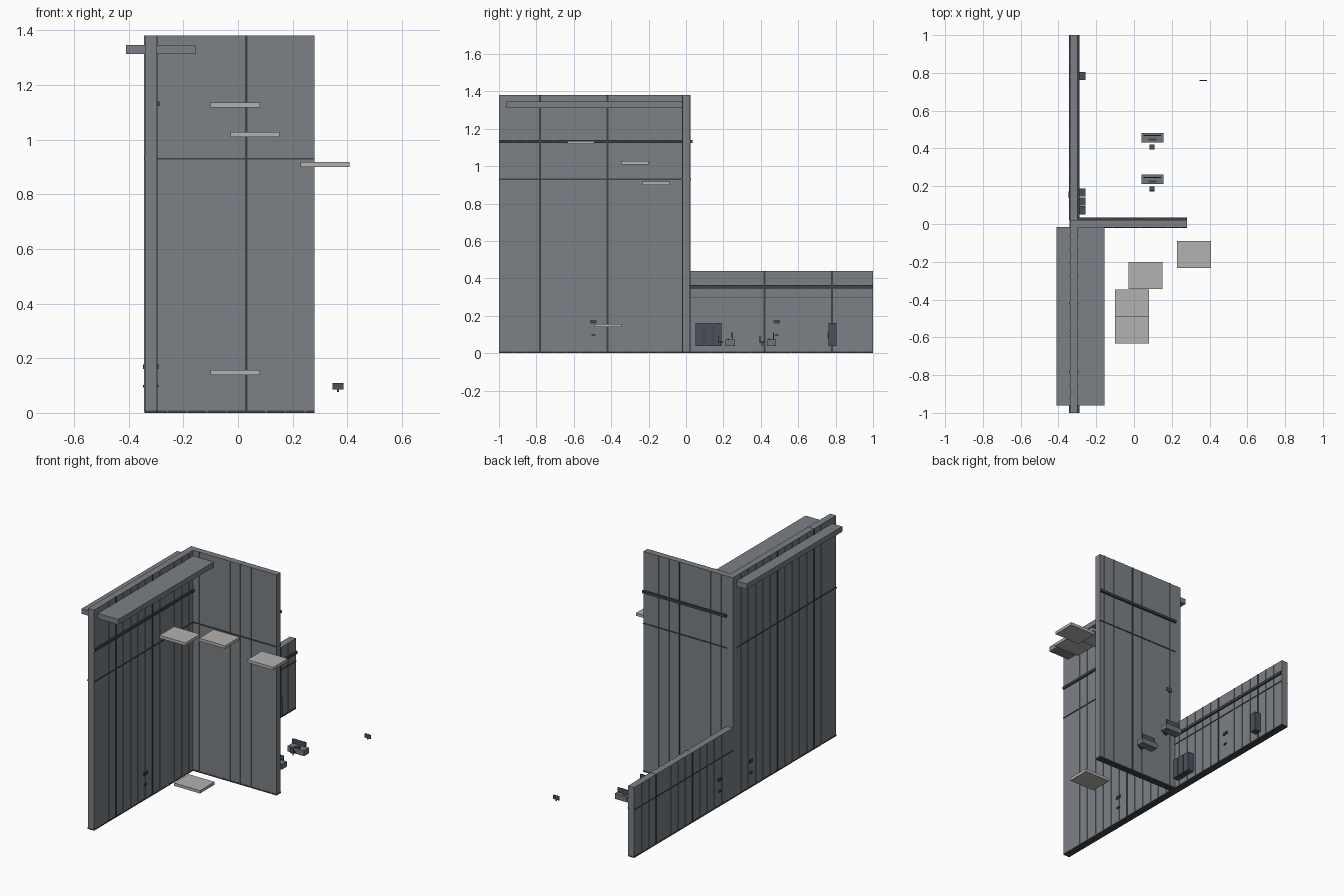
import bpy, bmesh

if "Cube" in bpy.data.objects:
    bpy.data.objects.remove(bpy.data.objects["Cube"])

def material(name, rgb):
    m = bpy.data.materials.new(name)
    m.diffuse_color = (*rgb, 1)
    m.use_nodes = True
    m.node_tree.nodes["Principled BSDF"].inputs["Base Color"].default_value = m.diffuse_color
    return m

SLATE = material("slate_panel", (0.20, 0.22, 0.24))
DARK = material("dark_trim", (0.05, 0.055, 0.062))
CABINET = material("cabinet_blue_grey", (0.07, 0.08, 0.105))
PALE = material("pale_grey", (0.45, 0.445, 0.44))
DESK = material("desk_grey", (0.16, 0.18, 0.20))

def boxes(name, mat, items):
    """One object from boxes given as (x0, x1, y0, y1, z0, z1)."""
    bm = bmesh.new()
    for x0, x1, y0, y1, z0, z1 in items:
        v = bmesh.ops.create_cube(bm, size=1)["verts"]
        bmesh.ops.scale(bm, vec=(x1 - x0, y1 - y0, z1 - z0), verts=v)
        bmesh.ops.translate(bm, vec=((x0 + x1) / 2, (y0 + y1) / 2, (z0 + z1) / 2), verts=v)
    me = bpy.data.meshes.new(name)
    bm.to_mesh(me)
    bm.free()
    me.materials.append(mat)
    ob = bpy.data.objects.new(name, me)
    bpy.context.collection.objects.link(ob)
    return ob

XL, XR = -0.34, -0.298      # long wall faces
YF, YB = -0.018, 0.022      # cross wall faces
H, LOW = 1.38, 0.44         # wall heights
R = 0.003                   # seam relief
PITCH = 0.072

# Wall cores
boxes("tall_side_wall", SLATE, [(XL, XR, -1, YB, 0.008, H)])
boxes("low_side_wall", SLATE, [(XL, XR, YB, 1, 0.008, LOW)])
boxes("cross_wall", SLATE, [(XR, 0.28, YF, YB, 0.008, H)])

# Dark base strips
boxes("base_strips", DARK, [(XL - .001, XR + .001, -1, 1, 0, 0.009),
                            (XR, 0.28, YF - .001, YB + .001, 0, 0.009)])

# Vertical panel seams, every fifth one a dark joint
seams, joints = [], []
for k in range(13):
    for s in (-1, 1):
        y = s * (0.06 + PITCH * k)
        major = k in (5, 10)
        w = 0.005 if major else 0.0025
        top = H if s < 0 else LOW
        (joints if major else seams).append((XL - R, XR + R, y - w, y + w, 0.002, top))
for k in range(1, 9):
    x = -0.33 + PITCH * k
    major = k == 5
    w = 0.004 if major else 0.0025
    (joints if major else seams).append((x - w, x + w, YF - R, YB + R, 0.002, H))
boxes("panel_seams", SLATE, seams)
boxes("panel_joints", DARK, joints)

# Thin horizontal joints
T = 0.004
boxes("horizontal_joints", DARK, [
    (XL - T, XR + T, -1, YF, 0.927, 0.933),
    (XL - T, XR + T, YB, 1, 0.297, 0.302),
    (XR, 0.28, YF - T, YB + T, 0.927, 0.933)])

# Thick rails on the inner faces
boxes("wall_rails", DARK, [
    (XR, XR + 0.01, -1, YF, 1.123, 1.139),
    (XR, XR + 0.01, YB, 1, 0.347, 0.364),
    (XR, 0.28, YB, YB + 0.012, 1.123, 1.139)])

# Overhead ledge passing through the tall wall
boxes("overhead_ledge", SLATE, [(-0.41, -0.156, -0.96, -0.016, 1.312, 1.345)])

# Floating pale slabs
for i, (x, y, z) in enumerate([(-0.10, -0.633, 1.118), (-0.028, -0.345, 1.009),
                               (0.228, -0.233, 0.90), (-0.10, -0.49, 0.139)]):
    boxes(f"pale_slab_{i + 1}", PALE, [(x, x + 0.18, y, y + 0.144, z, z + 0.018)])

# Cabinets against the low wall
for i, y in enumerate((0.051, 0.098, 0.146, 0.762)):
    boxes(f"cabinet_{i + 1}", CABINET, [(XR, -0.257, y, y + 0.043, 0.04, 0.162)])

# Wall plates, a wide one above a small one
plates = []
for x0, x1, y in ((XR, XR + .008, -0.495), (XR, XR + .008, 0.485),
                  (XL - .008, XL, 0.155), (XL - .008, XL, -0.15)):
    plates += [(x0, x1, y - .017, y + .017, 0.16, 0.177),
               (x0, x1, y - .01, y + .01, 0.092, 0.102)]
boxes("wall_plates", DARK, plates)

# Two workstations: desk, screen, keyboard and chair
for i, y in enumerate((0.211, 0.432)):
    n = i + 1
    boxes(f"desk_{n}", DESK, [(0.04, 0.155, y, y + 0.05, 0.04, 0.074)])
    boxes(f"screen_{n}", CABINET, [(0.05, 0.143, y + .033, y + .039, 0.082, 0.11),
                                   (0.09, 0.104, y + .034, y + .038, 0.074, 0.083)])
    boxes(f"keyboard_{n}", DARK, [(0.078, 0.118, y + .01, y + .02, 0.074, 0.078)])
    c = y - 0.038
    boxes(f"chair_{n}", CABINET, [(0.083, 0.109, c, c + .026, 0.056, 0.062),
                                  (0.083, 0.109, c, c + .004, 0.062, 0.092),
                                  (0.093, 0.099, c + .01, c + .016, 0.04, 0.056)])

# Free-standing small display
boxes("small_display", CABINET, [(0.346, 0.386, 0.757, 0.762, 0.085, 0.11),
                                 (0.362, 0.37, 0.758, 0.761, 0.077, 0.085)])
